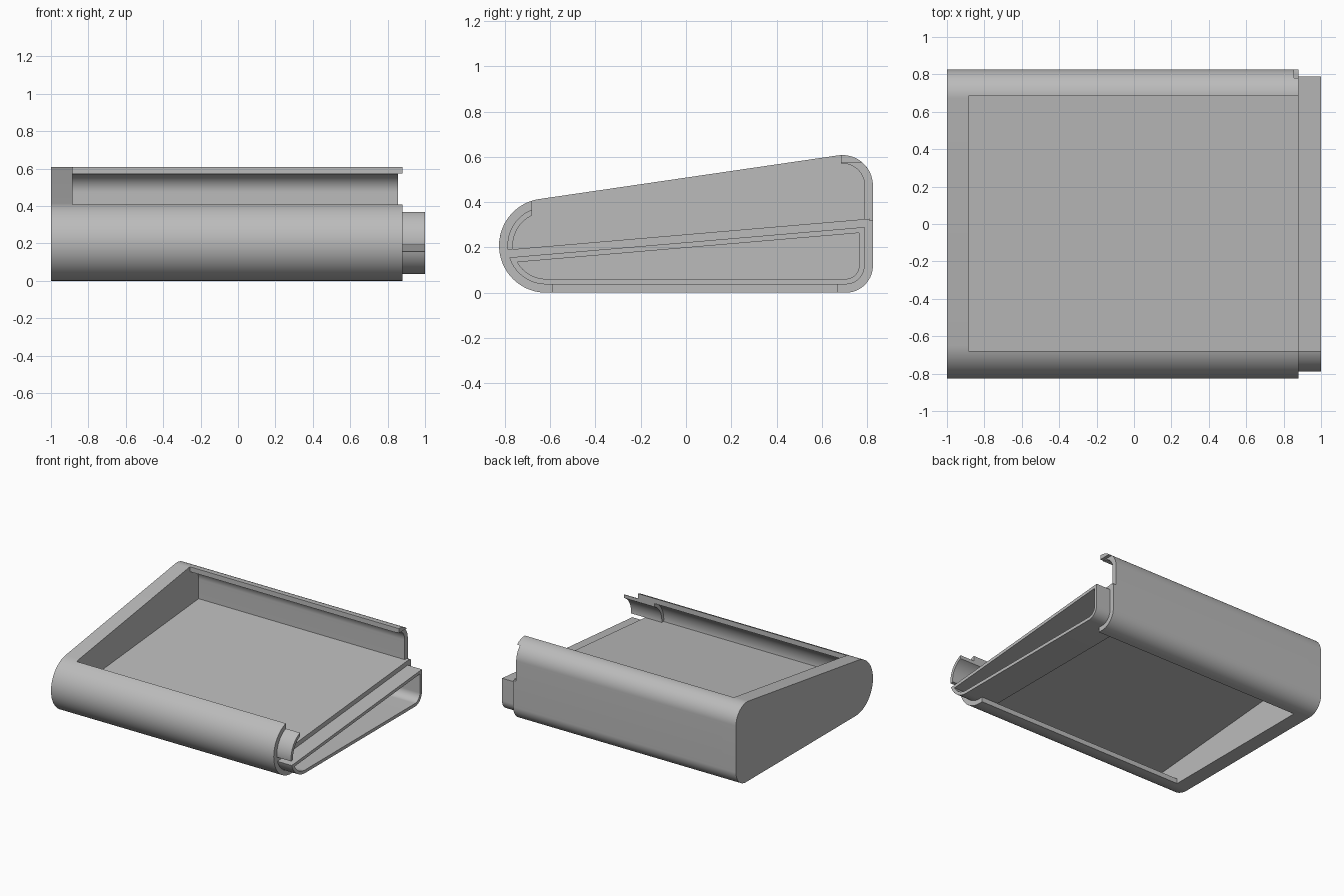
import bpy, bmesh
from math import sin, cos, radians, degrees, acos, asin, atan

cube = bpy.data.objects.get("Cube")
if cube:
    bpy.data.objects.remove(cube)

mat = bpy.data.materials.new("plain grey")
mat.use_nodes = True
GREY = (0.5, 0.5, 0.5, 1)
mat.diffuse_color = GREY
mat.node_tree.nodes["Principled BSDF"].inputs["Base Color"].default_value = GREY

# Side profile: (y centre, z centre, radius) of each rounded corner
FRONT = (-0.618, 0.208, 0.208)
REAR_TOP = (0.691, 0.473, 0.135)
REAR_LOW = (0.706, 0.12, 0.12)
BACK = 0.826
WALL, LIP = 0.037, 0.024
SLOPE = 0.0855
SHELF_TOP, SHELF_LOW = 0.2575, 0.2225
END_X, OPEN_X = -0.885, 0.88
TONGUE_IN, TONGUE_OUT = 0.74, 1.0


def arc(corner, inset, a0, a1, n=24):
    y, z, r = corner
    r -= inset
    angles = [radians(a0 + (a1 - a0) * i / n) for i in range(n + 1)]
    return [(y + r * cos(a), z + r * sin(a)) for a in angles]


def angle_at_y(corner, inset, y):
    return degrees(acos((y - corner[0]) / (corner[2] - inset)))


def angle_at_slope(inset, height):
    """Angle at which the front arc meets the sloping shelf line."""
    y, z, r = FRONT
    tilt = atan(SLOPE)
    return 180 - degrees(asin((height + SLOPE * y - z) * cos(tilt) / (r - inset))) + degrees(tilt)


def finish(name, bm):
    bmesh.ops.recalc_face_normals(bm, faces=bm.faces)
    mesh = bpy.data.meshes.new(name)
    bm.to_mesh(mesh)
    bm.free()
    mesh.materials.append(mat)
    obj = bpy.data.objects.new(name, mesh)
    bpy.context.collection.objects.link(obj)
    bpy.ops.object.select_all(action='DESELECT')
    obj.select_set(True)
    bpy.context.view_layer.objects.active = obj
    bpy.ops.object.shade_smooth_by_angle(angle=radians(30))


def prism(name, pts, x0, x1):
    """Solid block with the given side outline."""
    bm = bmesh.new()
    a, b = [[bm.verts.new((x, y, z)) for y, z in pts] for x in (x0, x1)]
    bm.faces.new(a)
    bm.faces.new(b)
    for i in range(len(pts)):
        bm.faces.new((a[i - 1], a[i], b[i], b[i - 1]))
    finish(name, bm)


def band(name, outer, inner, x0, x1, closed=False):
    """Wall between two matching side outlines, open or closed in a ring."""
    bm = bmesh.new()
    rows = [[bm.verts.new((x, y, z)) for y, z in pts]
            for pts, x in ((outer, x0), (outer, x1), (inner, x1), (inner, x0))]
    n = len(outer)
    for i in range(0 if closed else 1, n):
        for k in range(4):
            p, q = rows[k - 1], rows[k]
            bm.faces.new((p[i - 1], p[i], q[i], q[i - 1]))
    if not closed:
        bm.faces.new([r[0] for r in rows])
        bm.faces.new([r[-1] for r in rows])
    finish(name, bm)


# Solid end wall with the whole side profile
prism("end_wall",
      arc(FRONT, 0, 270, 98.3, 40) + arc(REAR_TOP, 0, 98.3, 0) + arc(REAR_LOW, 0, 0, -90),
      -1, END_X)


# Rounded front shell
def front_side(inset):
    return [(-0.59, inset)] + arc(FRONT, inset, 270, angle_at_y(FRONT, inset, -0.68), 40)


band("front_shell", front_side(0), front_side(WALL), END_X, OPEN_X)


# Rear shell: lower half, slightly shorter upper half, and the top edge
def rear_low(inset):
    return [(0.67, inset)] + arc(REAR_LOW, inset, -90, 0) + [(BACK - inset, 0.32)]


def rear_top(inset):
    end = angle_at_y(REAR_TOP, inset, 0.685)
    return [(BACK - inset, 0.32)] + arc(REAR_TOP, inset, 0, end)


band("rear_shell_lower", rear_low(0), rear_low(WALL), END_X, OPEN_X)
band("rear_shell_upper", rear_top(0), rear_top(WALL), END_X, 0.855)
top_edge = arc(REAR_TOP, 0, 49, angle_at_y(REAR_TOP, 0, 0.685))
prism("rear_top_edge", top_edge + [(0.685, 0.574)], 0.855, OPEN_X)

# Sloping shelf across the inside
prism("shelf", [(y, h + SLOPE * y) for y, h in
                ((-0.81, SHELF_LOW), (0.81, SHELF_LOW), (0.81, SHELF_TOP), (-0.81, SHELF_TOP))],
      END_X, OPEN_X)


# Curved tongue inside the front shell, above the shelf
def tongue(inset):
    return arc(FRONT, inset, angle_at_slope(inset, SHELF_TOP), angle_at_y(FRONT, inset, -0.68))


band("front_tongue", tongue(WALL), tongue(WALL + LIP), TONGUE_IN, TONGUE_OUT)


# Ring-shaped sleeve below the shelf
def sleeve(inset, drop):
    height = SHELF_LOW - drop
    y = BACK - inset
    return (arc(FRONT, inset, angle_at_slope(inset, height), 270)
            + arc(REAR_LOW, inset, -90, 0) + [(y, height + SLOPE * y)])


band("lower_sleeve", sleeve(WALL, 0), sleeve(WALL + LIP, LIP), TONGUE_IN, TONGUE_OUT, True)
